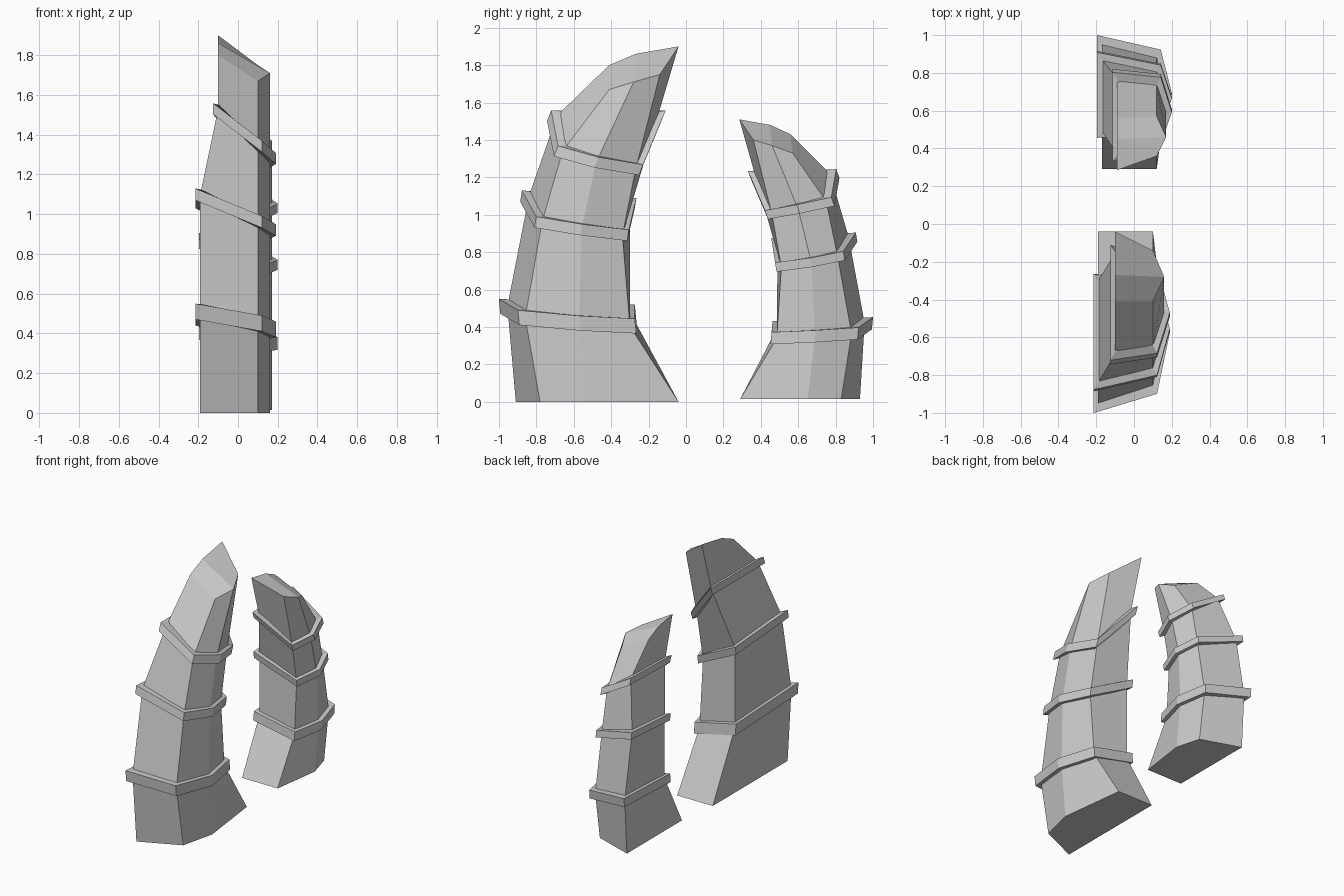
import bpy, bmesh
from mathutils import Vector

if "Cube" in bpy.data.objects:
    bpy.data.objects.remove(bpy.data.objects["Cube"])

# Outward offsets of band corners: left outer, right outer, right middle, right inner, left inner
FLARE = [(-.025, -.042), (.022, -.035), (.03, 0), (.022, .03), (-.025, .03)]


def make_object(name, bm):
    bmesh.ops.recalc_face_normals(bm, faces=bm.faces)
    me = bpy.data.meshes.new(name)
    bm.to_mesh(me)
    bm.free()
    ob = bpy.data.objects.new(name, me)
    bpy.context.collection.objects.link(ob)
    return ob


def bridge(bm, a, b):
    n = len(a)
    for i in range(n):
        j = (i + 1) % n
        bm.faces.new((a[i], a[j], b[j], b[i]))


def section(xs, yz):
    return [Vector((x, y, z)) for x, (y, z) in zip(xs, yz)]


def horn(name, sections, tip_mid):
    """Five-sided horn body with an obliquely cut tip."""
    bm = bmesh.new()
    loops = [[bm.verts.new(p) for p in s] for s in sections]
    bm.faces.new(loops[0])
    for a, b in zip(loops[:-2], loops[1:-1]):
        bridge(bm, a, b)
    a, b = loops[-2:]
    for i in range(4):
        bm.faces.new((a[i], a[i + 1], b[i + 1], b[i]))
    # Extra point on the left edge of the cut makes two cut facets
    m = bm.verts.new(tip_mid)
    bm.faces.new((a[4], a[0], b[0], m, b[4]))
    bm.faces.new((b[0], b[1], b[2], m))
    bm.faces.new((m, b[2], b[3], b[4]))
    return make_object(name, bm)


def band(name, sec, axis, height, side):
    """Raised band around one horn section."""
    bm = bmesh.new()
    centre = sum(sec, Vector()) / 5
    inner = [centre.lerp(p, 0.93) for p in sec]
    outer = [p + Vector((dx, dy * side, 0)) for p, (dx, dy) in zip(sec, FLARE)]
    h = axis.normalized() * height / 2
    loops = [[bm.verts.new(p + d) for p in ring]
             for ring, d in ((inner, -h), (outer, -h), (outer, h), (inner, h))]
    for k in range(4):
        bridge(bm, loops[k], loops[(k + 1) % 4])
    return make_object(name, bm)


def build(prefix, xs, tip_xs, profiles, tip_mid, heights, side):
    secs = [section(xs if k < 3 else tip_xs, p) for k, p in enumerate(profiles)]
    horn(prefix + "_horn", secs, tip_mid)
    for k in (1, 2, 3):
        mid = [sum(s, Vector()) / 5 for s in secs]
        axis = mid[k + 1] - mid[k - 1]
        axis.x = 0
        band(f"{prefix}_band_{k}", secs[k], axis, heights[k - 1], side)


# Large horn, leaning toward the back
build("large", (-.19, .1, .16, .1, -.19), (-.1, .1, .16, .1, -.1), [
    [(-.91, 0), (-.78, 0), (-.53, 0), (-.04, 0), (-.04, 0)],
    [(-.955, .51), (-.86, .45), (-.57, .42), (-.3, .405), (-.3, .48)],
    [(-.84, 1.1), (-.77, .96), (-.56, .92), (-.34, .89), (-.3, 1.06)],
    [(-.69, 1.53), (-.66, 1.34), (-.48, 1.28), (-.27, 1.24), (-.15, 1.53)],
    [(-.41, 1.8), (-.41, 1.67), (-.28, 1.71), (-.14, 1.75), (-.04, 1.9)],
], (-.1, -.27, 1.86), (.08, .06, .06), 1)

# Small horn, leaning toward the front
build("small", (-.17, .12, .17, .12, -.17), (-.09, .12, .17, .12, -.09), [
    [(.93, .015), (.83, .015), (.65, .015), (.29, .015), (.29, .015)],
    [(.955, .42), (.885, .365), (.69, .35), (.485, .34), (.49, .4)],
    [(.87, .88), (.81, .78), (.67, .745), (.51, .72), (.49, .85)],
    [(.77, 1.22), (.75, 1.07), (.6, 1.03), (.46, 1.0), (.37, 1.21)],
    [(.56, 1.43), (.57, 1.33), (.46, 1.37), (.36, 1.4), (.285, 1.51)],
], (-.09, .45, 1.48), (.065, .05, .05), -1)
